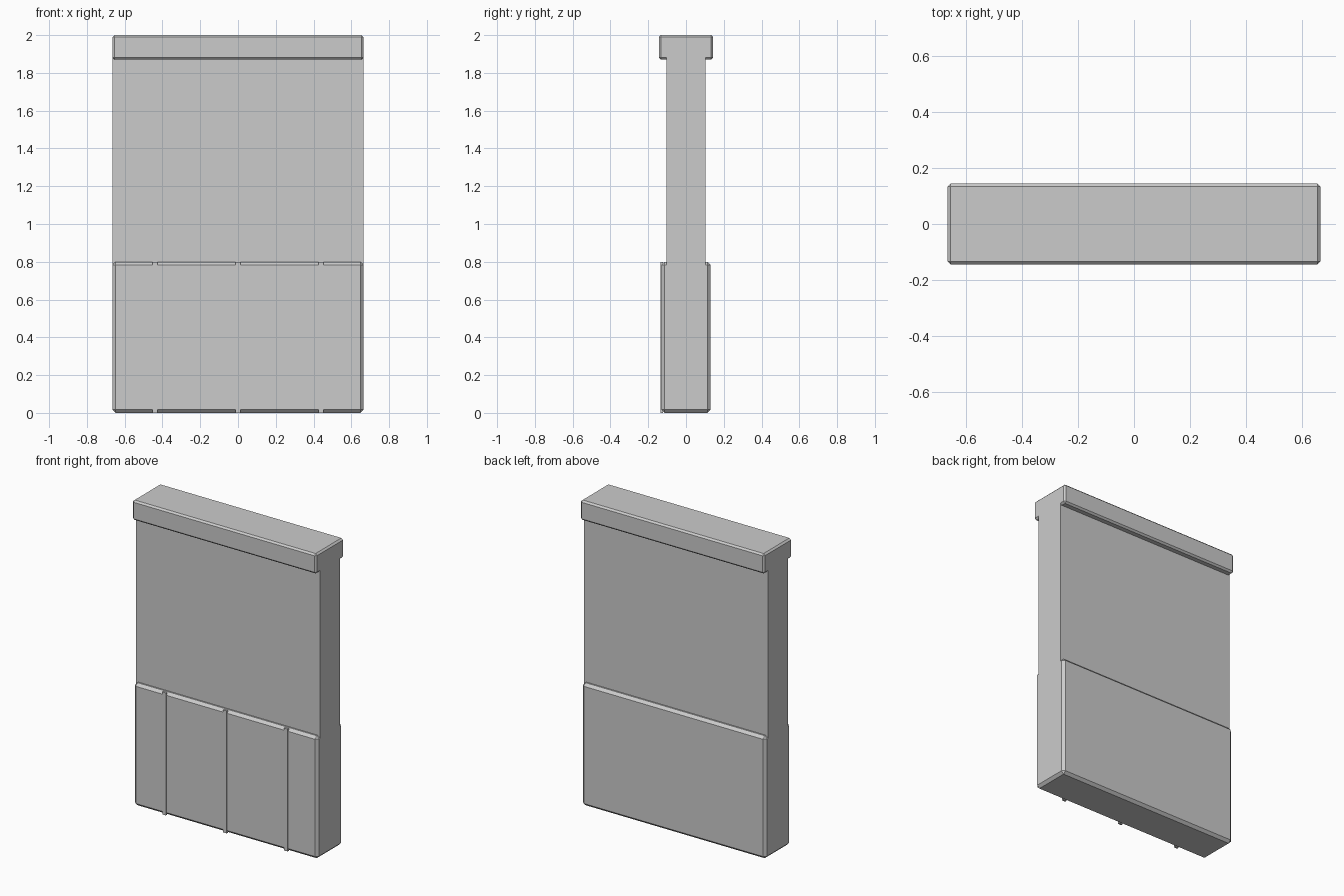
import bpy

if "Cube" in bpy.data.objects:
    bpy.data.objects.remove(bpy.data.objects["Cube"], do_unlink=True)

grey = bpy.data.materials.new("plain grey")
grey.use_nodes = True
colour = (0.6, 0.6, 0.6, 1)
grey.diffuse_color = colour
grey.node_tree.nodes["Principled BSDF"].inputs["Base Color"].default_value = colour


def box(name, low, high, bevel=0):
    """Flat-shaded box between two corners, with optional chamfered edges."""
    bpy.ops.mesh.primitive_cube_add(size=1)
    ob = bpy.context.object
    ob.name = name
    for v in ob.data.vertices:
        for i in range(3):
            v.co[i] = high[i] if v.co[i] > 0 else low[i]
    ob.data.materials.append(grey)
    if bevel:
        mod = ob.modifiers.new("chamfer", "BEVEL")
        mod.width = bevel
        mod.segments = 1
    return ob


HALF = 0.665   # half the width of every wall part
BASE_TOP = 0.8
CAP_BOTTOM = 1.87

# Lower panel, upper wall and top cap
box("lower_panel", (-HALF, -0.13, 0), (HALF, 0.13, BASE_TOP), 0.017)
box("upper_wall", (-HALF, -0.103, BASE_TOP - 0.02), (HALF, 0.103, CAP_BOTTOM + 0.02))
box("top_cap", (-HALF, -0.144, CAP_BOTTOM), (HALF, 0.144, 2), 0.011)

# Thin vertical battens on the front of the lower panel
for name, x in (("right", -0.44), ("middle", 0), ("left", 0.44)):
    box(name + "_batten", (x - 0.013, -0.135, 0), (x + 0.013, -0.122, BASE_TOP))
